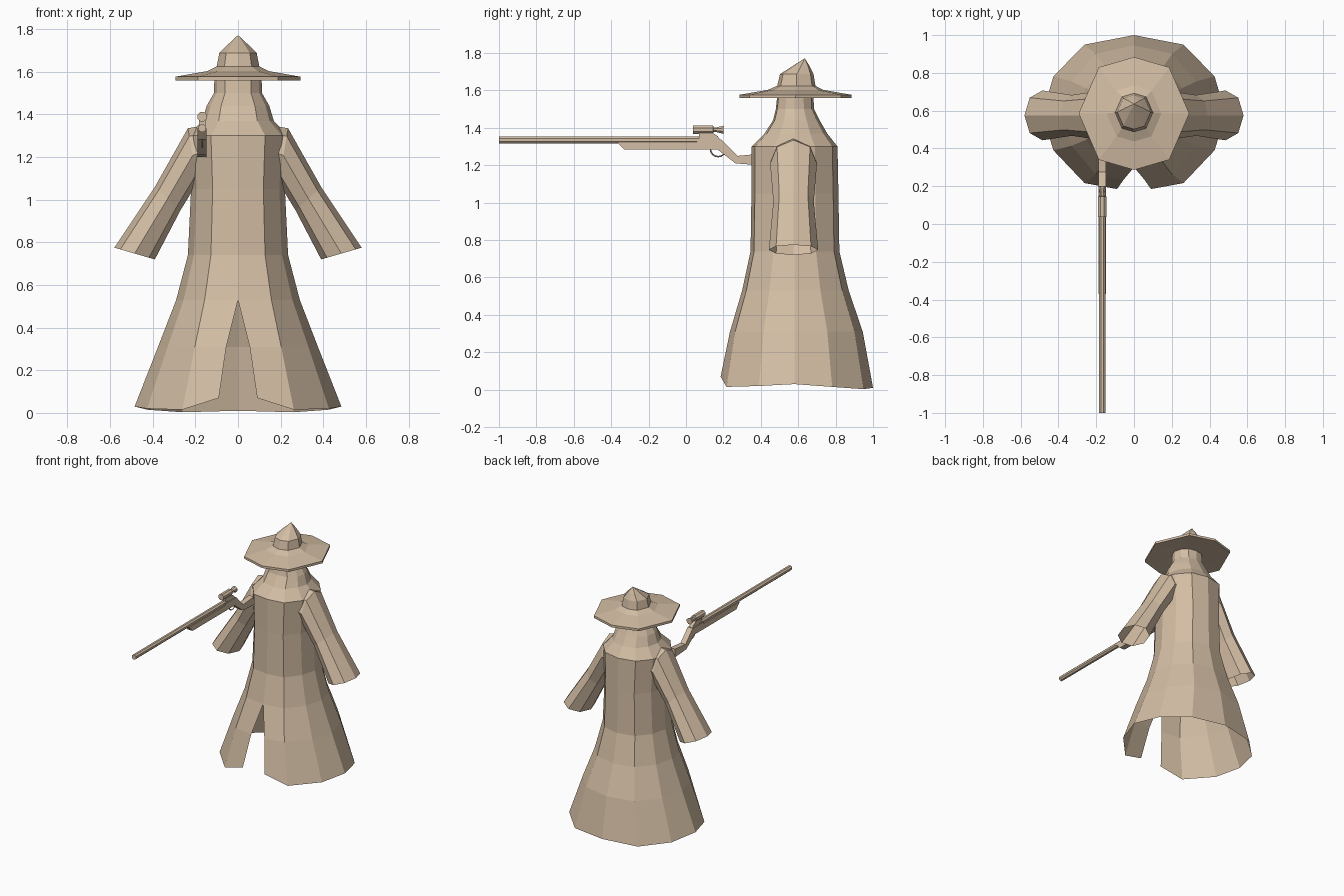
import bpy, bmesh, math
from mathutils import Vector

if "Cube" in bpy.data.objects:
    bpy.data.objects.remove(bpy.data.objects["Cube"])

cloth = bpy.data.materials.new("beige")
cloth.diffuse_color = (0.65, 0.51, 0.37, 1)
cloth.use_nodes = True
cloth.node_tree.nodes["Principled BSDF"].inputs["Base Color"].default_value = cloth.diffuse_color
GUN_X = -0.168


def finish(name, bm):
    bmesh.ops.remove_doubles(bm, verts=bm.verts, dist=0.0005)
    bmesh.ops.recalc_face_normals(bm, faces=bm.faces)
    me = bpy.data.meshes.new(name)
    bm.to_mesh(me)
    bm.free()
    me.materials.append(cloth)
    ob = bpy.data.objects.new(name, me)
    bpy.context.collection.objects.link(ob)
    return ob


def loft(name, rings, closed=True, caps=(False, False)):
    """Skin a list of equal-length point rings."""
    bm = bmesh.new()
    vs = [[bm.verts.new(p) for p in r] for r in rings]
    n = len(rings[0])
    for a, b in zip(vs, vs[1:]):
        for i in range(n if closed else n - 1):
            j = (i + 1) % n
            bm.faces.new((a[i], a[j], b[j], b[i]))
    if caps[0]:
        bm.faces.new(vs[0])
    if caps[1]:
        bm.faces.new(vs[-1])
    return finish(name, bm)


def extrude_x(name, profile, width):
    """Extrude a (y, z) outline across the gun's width."""
    rings = [[(GUN_X + s * width / 2, y, z) for y, z in profile] for s in (-1, 1)]
    return loft(name, rings, caps=(True, True))


def tube_y(name, z, sections, sides=8):
    """Turned part along y from (y, radius) sections."""
    rings = []
    for y, r in sections:
        rings.append([(GUN_X + r * math.cos(2 * math.pi * (k + 0.5) / sides), y,
                       z + r * math.sin(2 * math.pi * (k + 0.5) / sides))
                      for k in range(sides)])
    return loft(name, rings, caps=(True, True))


# Robe: half outline runs front to back, mirrored, left open along the front slit
HALF = [(0, -1), (0.54, -0.92), (0.88, -0.48), (1, 0), (0.88, 0.48), (0.54, 0.88)]
HEM = [0.07, 0.015, 0.02, 0.03, 0.015, 0.003]


def robe_ring(z, w, front, back, slit=0.0, hem=False):
    half = []
    for i, (fx, fy) in enumerate(HALF):
        y = 0.58 + fy * ((0.58 - front) if fy < 0 else (back - 0.58))
        half.append((fx * w if i else slit, y, HEM[i] if hem else z))
    mid = [(0, back, 0.01 if hem else z)]
    return half + mid + [(-x, y, zz) for x, y, zz in reversed(half)]


loft("robe", [
    robe_ring(0, 0.485, 0.185, 1.0, 0.09, True),
    robe_ring(0.31, 0.375, 0.235, 0.945, 0.055),
    robe_ring(0.53, 0.29, 0.30, 0.87),
    robe_ring(0.74, 0.235, 0.345, 0.82),
    robe_ring(1.05, 0.22, 0.35, 0.815),
    robe_ring(1.30, 0.235, 0.35, 0.81),
    robe_ring(1.37, 0.168, 0.42, 0.755),
    robe_ring(1.44, 0.147, 0.465, 0.715),
    robe_ring(1.50, 0.113, 0.48, 0.685),
    robe_ring(1.59, 0.11, 0.49, 0.68)], closed=False)

# Sleeves: eight-sided, open at the cuff; (outer point, inner point, half depth)
SLEEVE = [((0.15, 1.35), (0.13, 1.12), 0.12),
          ((0.235, 1.335), (0.19, 1.08), 0.125),
          ((0.39, 1.06), (0.27, 0.95), 0.108),
          ((0.58, 0.775), (0.39, 0.72), 0.132)]
for side, label in ((1, "left"), (-1, "right")):
    rings = []
    for outer, inner, d in SLEEVE:
        o, i = Vector(outer), Vector(inner)
        c, h = (o + i) / 2, (o - i) / 2
        ring = []
        for k in range(8):
            a = math.pi * k / 4
            p = c + h * math.cos(a)
            ring.append((side * p.x, 0.575 + d * math.sin(a), p.y))
        rings.append(ring)
    loft(label + "_sleeve", rings, caps=(True, False))

# Hat: octagonal brim and bent pointed crown; (radius, z, centre y)
HAT = [(0.10, 1.57, 0.585), (0.293, 1.56, 0.585), (0.293, 1.577, 0.585),
       (0.145, 1.603, 0.585), (0.10, 1.625, 0.59), (0.088, 1.687, 0.592),
       (0.045, 1.73, 0.615), (0.0, 1.772, 0.635)]
rings = []
for r, z, cy in HAT:
    rings.append([(r * math.cos(k * math.pi / 4) * (0.9 if k % 2 else 1),
                   cy + r * math.sin(k * math.pi / 4) * (1.18 if k % 2 else 1.02), z)
                  for k in range(8)])
loft("hat", rings, caps=(True, False))

# Rifle
tube_y("barrel", 1.335, [(-1.0, 0.019), (0.10, 0.019)])
extrude_x("rifle_stock", [
    (-0.37, 1.325), (-0.33, 1.283), (0.17, 1.283), (0.265, 1.21), (0.40, 1.20),
    (0.40, 1.262), (0.275, 1.25), (0.19, 1.337), (0.06, 1.337), (0.06, 1.325)], 0.042)
extrude_x("receiver", [(0.07, 1.33), (0.185, 1.33), (0.17, 1.355), (0.145, 1.372),
                       (0.07, 1.372)], 0.032)
tube_y("scope", 1.39, [(0.038, 0.024), (0.145, 0.024), (0.147, 0.014), (0.165, 0.014),
                       (0.20, 0.024)])
bpy.ops.mesh.primitive_torus_add(
    major_segments=16, minor_segments=4, major_radius=0.042, minor_radius=0.004,
    location=(GUN_X, 0.172, 1.288), rotation=(0, math.pi / 2, 0))
guard = bpy.context.object
guard.name = "trigger_guard"
guard.data.materials.append(cloth)
